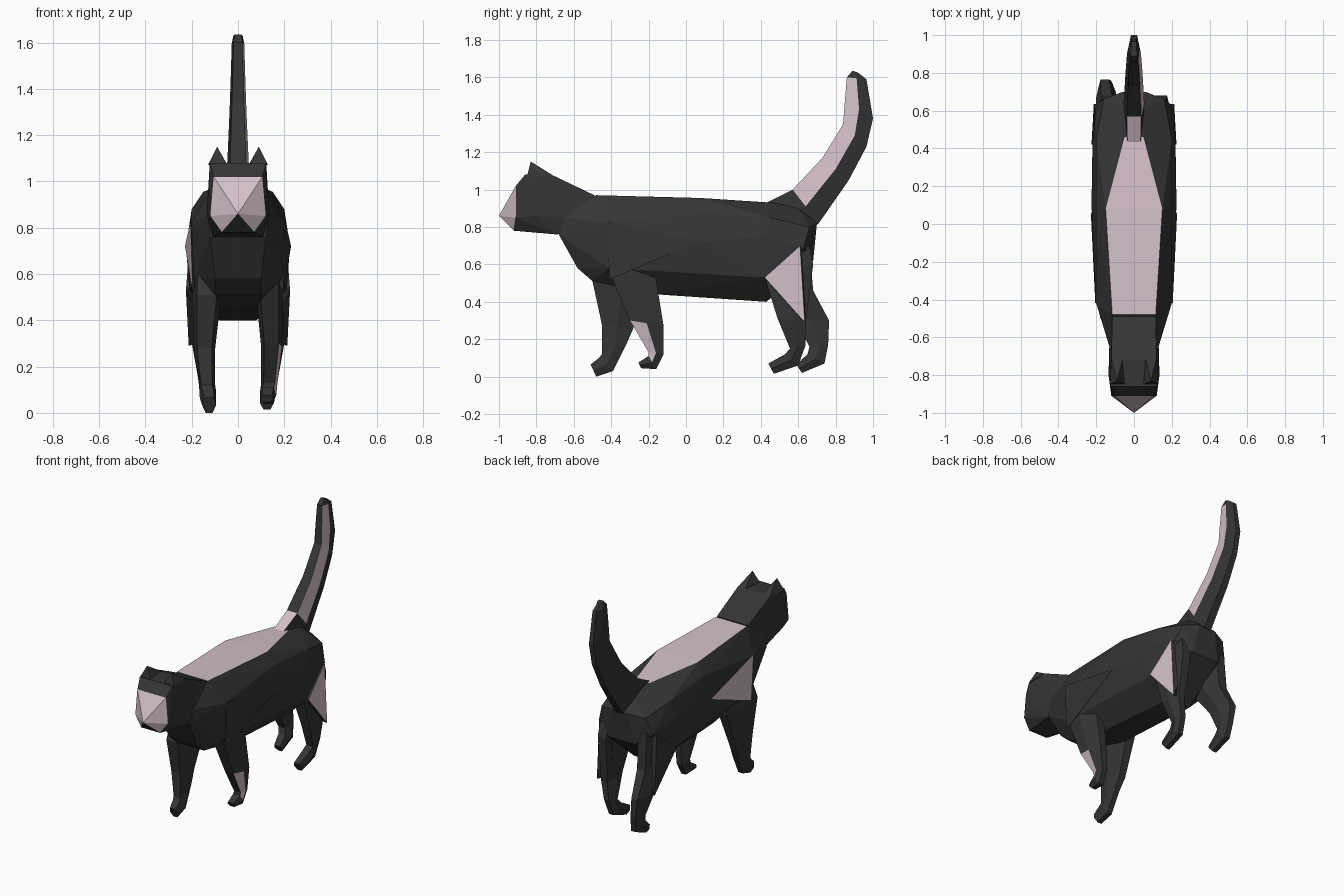
import bpy, bmesh
from mathutils import Vector


def material(name, rgb):
    m = bpy.data.materials.new(name)
    m.diffuse_color = (*rgb, 1)
    return m


MATS = [material("dark_fur", (0.035, 0.035, 0.035)),
        material("pink_fur", (0.66, 0.53, 0.59))]


def finish(name, bm):
    me = bpy.data.meshes.new(name)
    bm.to_mesh(me)
    bm.free()
    for m in MATS:
        me.materials.append(m)
    bpy.context.collection.objects.link(bpy.data.objects.new(name, me))


def mirrored(pts):
    return pts + [(-x, y, z) for x, y, z in pts]


def hull(name, pts, pink=lambda c, n: False):
    """Faceted convex volume; pink(center, normal) selects the light patches."""
    bm = bmesh.new()
    for p in pts:
        bm.verts.new(p)
    bmesh.ops.convex_hull(bm, input=bm.verts[:])
    bmesh.ops.delete(bm, geom=[v for v in bm.verts if not v.link_faces], context='VERTS')
    bmesh.ops.recalc_face_normals(bm, faces=bm.faces[:])
    for f in bm.faces:
        f.material_index = int(pink(f.calc_center_median(), f.normal))
    finish(name, bm)


def limb(name, rings, pink=()):
    """Six-sided loft. Ring: front y,z, back y,z, x centre, half width."""
    bm = bmesh.new()
    loops = []
    for fy, fz, by, bz, cx, w in rings:
        f, b = Vector((0, fy, fz)), Vector((0, by, bz))
        loops.append([bm.verts.new(f.lerp(b, t) + Vector((cx + k * w, 0, 0)))
                      for k, t in ((.7, 0), (1, .5), (.5, 1), (-.5, 1), (-1, .5), (-.7, 0))])
    for i in range(len(loops) - 1):
        for j in range(6):
            k = (j + 1) % 6
            face = bm.faces.new((loops[i][j], loops[i][k], loops[i + 1][k], loops[i + 1][j]))
            face.material_index = int((i, j) in pink)
    bm.faces.new(loops[0])
    bm.faces.new(loops[-1])
    bmesh.ops.recalc_face_normals(bm, faces=bm.faces[:])
    finish(name, bm)


# Torso with a light patch along the back
hull("torso", mirrored([
    (.115, -.48, .97), (.15, .08, .955), (.05, .46, .93), (.04, .6, .905),
    (.13, -.65, .85), (.2, -.42, .82), (.2, .1, .88), (.2, .45, .85),
    (.225, .1, .72), (.19, -.41, .58), (.21, .42, .53), (.22, .42, .75),
    (.06, .7, .82), (.16, .66, .8), (.2, .63, .69), (.1, .68, .62),
    (.12, -.68, .76), (.1, -.58, .58), (.1, -.5, .51), (.09, -.16, .44), (.08, .43, .4)]),
    lambda c, n: n.z > .97 and c.y < .45)

# Head and neck with a light pointed muzzle
hull("head", mirrored([
    (.105, -.91, 1.02), (.12, -.91, .85), (.07, -.92, .78), (.122, -.86, 1.08),
    (.12, -.72, 1.08), (.135, -.8, .86), (.11, -.69, .76), (.13, -.62, .85),
    (.115, -.49, .97), (.12, -.5, .8)]) + [(0, -1, .86)],
    lambda c, n: c.y < -.91 and n.z > -.3)

# Ears
for side, s in (("left", -1), ("right", 1)):
    hull(side + "_ear", [(s * x, y, z) for x, y, z in (
        (.045, -.85, 1.07), (.13, -.85, 1.07), (.12, -.71, 1.075), (.06, -.71, 1.075), (.09, -.83, 1.15))])

# Shoulders and thighs, each with a light facet on one side
for side, s in (("left", -1), ("right", 1)):
    hull(side + "_shoulder", [(s * x, y, z) for x, y, z in (
        (.205, -.42, .83), (.196, -.41, .52), (.229, .07, .72), (.1, -.3, .7))],
        lambda c, n: s < 0 and n.x < -.85)
    hull(side + "_thigh", [(s * x, y, z) for x, y, z in (
        (.225, .42, .53), (.212, .61, .7), (.213, .635, .29),
        (.1, .48, .58), (.1, .64, .6), (.12, .6, .32))],
        lambda c, n: s > 0 and n.x > .85)

# Legs in mid stride
limb("left_front_leg", [
    (-.44, .66, -.2, .66, -.13, .06), (-.5, .51, -.19, .5, -.135, .062),
    (-.45, .28, -.285, .25, -.145, .045), (-.45, .12, -.32, .17, -.135, .035),
    (-.465, .1, -.39, .03, -.13, .035), (-.51, .065, -.48, 0, -.125, .03)])
limb("right_front_leg", [
    (-.42, .66, -.17, .66, .13, .06), (-.41, .56, -.16, .52, .135, .06),
    (-.3, .3, -.12, .27, .145, .045), (-.2, .13, -.12, .12, .135, .035),
    (-.2, .11, -.16, .04, .13, .035), (-.255, .075, -.24, .045, .125, .03)],
    pink=((2, 0), (3, 0)))
limb("right_hind_leg", [
    (.48, .66, .66, .7, .14, .06), (.43, .5, .68, .6, .145, .06),
    (.49, .31, .64, .29, .155, .045), (.556, .15, .64, .17, .14, .035),
    (.53, .12, .6, .06, .13, .035), (.44, .07, .47, .015, .125, .03)])
limb("left_hind_leg", [
    (.48, .66, .66, .7, -.14, .06), (.45, .48, .68, .46, -.145, .06),
    (.58, .31, .765, .3, -.155, .045), (.66, .16, .76, .17, -.14, .035),
    (.65, .12, .74, .07, -.13, .035), (.59, .065, .62, .02, -.125, .03)])

# Raised tail with a light stripe
limb("tail", [
    (.43, .93, .66, .78, 0, .05), (.57, 1.0, .71, .82, 0, .055),
    (.73, 1.17, .87, 1.05, 0, .045), (.84, 1.35, .965, 1.23, 0, .037),
    (.85, 1.48, 1.0, 1.38, 0, .032), (.86, 1.6, .965, 1.59, 0, .027),
    (.89, 1.635, .92, 1.625, 0, .02)],
    pink=((0, 5), (1, 0), (2, 0), (3, 0), (4, 0)))
